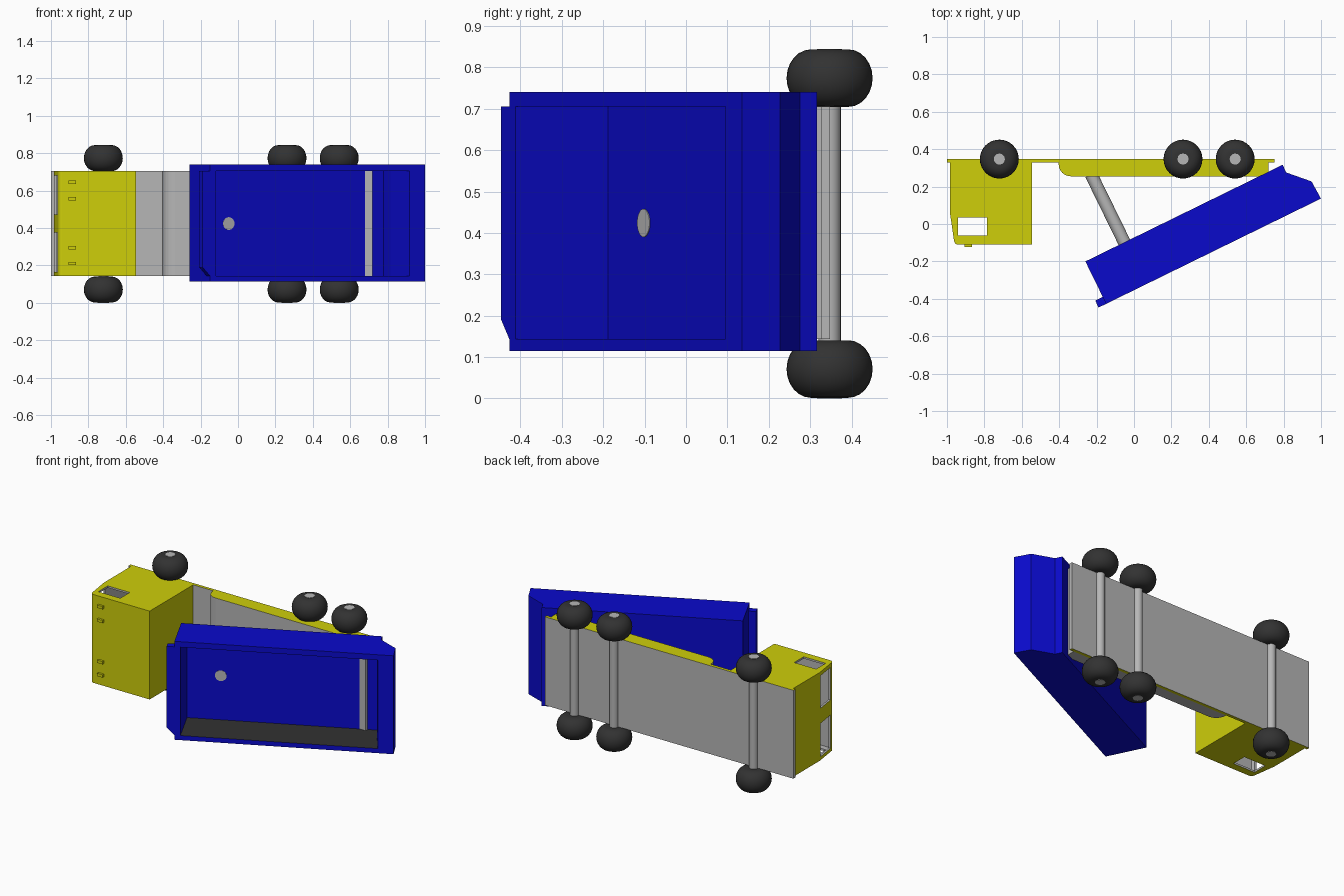
import bpy, bmesh, math
from mathutils import Matrix, Vector

if "Cube" in bpy.data.objects:
    bpy.data.objects.remove(bpy.data.objects["Cube"], do_unlink=True)


def material(name, rgb):
    m = bpy.data.materials.new(name)
    m.use_nodes = True
    m.diffuse_color = (*rgb, 1)
    m.node_tree.nodes["Principled BSDF"].inputs["Base Color"].default_value = (*rgb, 1)
    return m


YELLOW = material("yellow paint", (0.62, 0.62, 0.003))
BLUE = material("blue paint", (0.003, 0.003, 0.60))
GREY = material("grey metal", (0.47, 0.47, 0.47))
DARK = material("dark rubber", (0.032, 0.032, 0.032))

Z0, Z1 = 0.143, 0.705      # width of cab and chassis
MID = (Z0 + Z1) / 2


def finish(name, bm, mats, rule=None):
    bmesh.ops.recalc_face_normals(bm, faces=bm.faces[:])
    bm.normal_update()
    if rule:
        for f in bm.faces:
            f.material_index = rule(f)
    me = bpy.data.meshes.new(name)
    bm.to_mesh(me)
    bm.free()
    ob = bpy.data.objects.new(name, me)
    for m in mats:
        me.materials.append(m)
    bpy.context.collection.objects.link(ob)
    return ob


def prism(name, pts, a, b, mats, rule=None, frame=None):
    """Extrude a flat outline from a to b along the third axis of frame."""
    bm = bmesh.new()
    face = bm.faces.new([bm.verts.new((p[0], p[1], a)) for p in pts])
    ext = bmesh.ops.extrude_face_region(bm, geom=[face])["geom"]
    bmesh.ops.translate(bm, vec=(0, 0, b - a),
                        verts=[v for v in ext if isinstance(v, bmesh.types.BMVert)])
    if frame:
        bmesh.ops.transform(bm, matrix=frame, verts=bm.verts[:])
    return finish(name, bm, mats, rule)


def rect(x0, x1, y0, y1):
    return [(x0, y0), (x1, y0), (x1, y1), (x0, y1)]


def arc(cx, cy, r, a0, a1, n=6):
    return [(cx + r * math.cos(math.radians(a0 + (a1 - a0) * i / n)),
             cy + r * math.sin(math.radians(a0 + (a1 - a0) * i / n))) for i in range(n + 1)]


def cylinder(name, p, q, r, mat, seg=32):
    p, q = Vector(p), Vector(q)
    bm = bmesh.new()
    rot = (q - p).to_track_quat('Z', 'Y').to_matrix().to_4x4()
    bmesh.ops.create_cone(bm, cap_ends=True, segments=seg, radius1=r, radius2=r,
                          depth=(q - p).length, matrix=Matrix.Translation((p + q) / 2) @ rot)
    return smooth(finish(name, bm, [mat]))


def smooth(ob):
    bpy.ops.object.select_all(action='DESELECT')
    ob.select_set(True)
    bpy.context.view_layer.objects.active = ob
    bpy.ops.object.shade_smooth_by_angle(angle=math.radians(35))
    return ob


def cut(ob, cutter):
    cutter.hide_render = True
    mod = ob.modifiers.new("cut", 'BOOLEAN')
    mod.operation, mod.object, mod.solver = 'DIFFERENCE', cutter, 'EXACT'
    mod.material_mode = 'TRANSFER'
    bpy.context.view_layer.objects.active = ob
    bpy.ops.object.modifier_apply(modifier=mod.name)
    bpy.data.objects.remove(cutter, do_unlink=True)


# Chassis: thin base plate with yellow edges, and the raised beam on it
prism("chassis_plate", rect(-1.0, 0.75, 0.328, 0.348), Z0, Z1, [GREY, YELLOW],
      lambda f: int(abs(f.normal.z) > 0.9))
prism("chassis_beam", [(-0.403, 0.328)] + arc(-0.338, 0.32, 0.065, 180, 270)
      + [(0.72, 0.255), (0.72, 0.328)], Z0, Z1, [GREY, YELLOW],
      lambda f: int(f.normal.z > 0.9))

# Cab: hollow shell with side windows and a split windscreen
cab = prism("cab", [(-0.545, 0.328), (-0.984, 0.328), (-0.984, 0.06), (-0.962, -0.092)]
            + arc(-0.94, -0.088, 0.022, 200, 270, 4) + [(-0.545, -0.11)], Z0, Z1, [YELLOW])
cut(cab, prism("cab_hollow", [(-0.557, 0.322), (-0.972, 0.322), (-0.972, 0.062),
               (-0.948, -0.098), (-0.557, -0.098)], Z0 + 0.012, Z1 - 0.012, [GREY]))
cut(cab, prism("side_window_cutter", rect(-0.94, -0.785, -0.062, 0.034), 0, 1, [GREY]))
for lo, hi in ((0.165, 0.377), (0.473, 0.68)):
    cut(cab, prism("windscreen_cutter", rect(-1.05, -0.945, -0.075, 0.05), lo, hi, [GREY]))

# Roof lights
for i, z in enumerate((0.21, 0.294, 0.556, 0.644)):
    prism(f"roof_light_{i + 1}", rect(-0.905, -0.867, -0.124, -0.105),
          z - 0.009, z + 0.009, [YELLOW])

# Wheels and axles
for i, x in enumerate((-0.72, 0.262, 0.541)):
    cylinder(f"axle_{i + 1}", (x, 0.347, 0.0), (x, 0.347, 0.845), 0.027, GREY, 24)
    for side, z in (("low", 0.071), ("high", 0.774)):
        profile = [(0, -0.0695)] + [(0.045 + 0.059 * math.cos(t), 0.0695 * math.sin(t))
                   for t in (math.radians(-90 + 15 * k) for k in range(13))] + [(0, 0.0695)]
        bm = bmesh.new()
        vs = [bm.verts.new((r, 0, h)) for r, h in profile]
        es = [bm.edges.new(e) for e in zip(vs, vs[1:])]
        bmesh.ops.spin(bm, geom=vs + es, cent=(0, 0, 0), axis=(0, 0, 1),
                       angle=2 * math.pi, steps=32)
        bmesh.ops.remove_doubles(bm, verts=bm.verts[:], dist=1e-5)
        bmesh.ops.translate(bm, vec=(x, 0.347, z), verts=bm.verts[:])
        smooth(finish(f"wheel_{side}_{i + 1}", bm, [DARK]))
        # Hub plate on the outer side
        end = -0.071 if side == "low" else 0.071
        cylinder(f"hub_{side}_{i + 1}", (x, 0.347, z + end * 0.8), (x, 0.347, z + end),
                 0.03, GREY, 12)

# Tilted bed frame: u runs along the floor, n points out of the open side
ANG = math.radians(26.1)
U = Vector((math.cos(ANG), math.sin(ANG), 0))
N = Vector((math.sin(ANG), -math.cos(ANG), 0))
W = Vector((0, 0, 1))
ORIGIN = Vector((-0.26, -0.2, 0))


def frame(a, b, c):
    m = Matrix((a, b, c)).transposed().to_4x4()
    m.translation = ORIGIN
    return m


BED = frame(U, N, W)
outer = [(0, 0), (1.174, 0), (1.174, 0.046), (1.274, 0.148), (1.279, 0.2526)]

# Bed floor with front and rear walls
prism("bed_floor_and_ends", outer + [(1.187, 0.2526), (1.156, 0.085), (1.154, 0.004),
      (0.035, 0.004), (0.035, 0.2526), (0, 0.2526)], Z0, Z1, [BLUE], None, BED)

# Bed side walls, dark on the inside
for side, a, b, inward in (("low", 0.114, Z0, 1), ("high", Z1, 0.74, -1)):
    prism(f"bed_side_{side}", outer + [(0, 0.2526)], a, b, [BLUE, DARK],
          lambda f: int(f.normal.z * inward > 0.9), BED)

# Lip at the front of the bed, with one clipped corner
prism("bed_lip", [(0.01, Z0), (0, Z0), (-0.045, 0.19), (-0.045, Z1), (0.01, Z1)],
      0.211, 0.2526, [BLUE], None, frame(U, W, N))

# Lifting ram between chassis and bed floor
top = ORIGIN + 0.232 * U + 0.006 * N + MID * W
cylinder("lifting_ram", top - 0.41 * N, top, 0.034, GREY)
